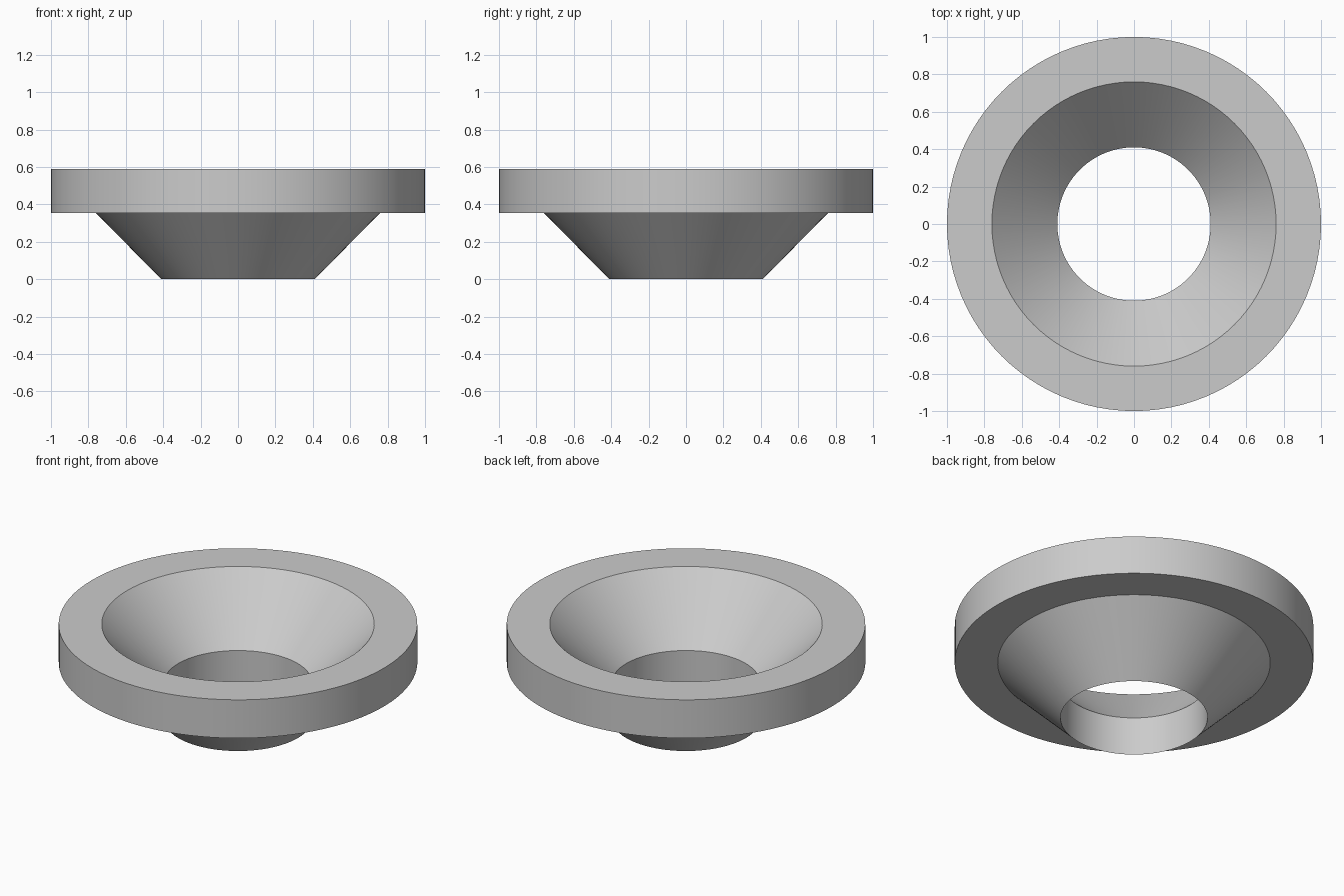
import bpy
import bmesh
import math

SEGMENTS = 96
RIM_RADIUS = 1.0
CONE_RADIUS = 0.76
HOLE_RADIUS = 0.41
RIM_HEIGHT = 0.236
HEIGHT = 0.59
RIM_BASE = HEIGHT - RIM_HEIGHT

# Remove the default cube
cube = bpy.data.objects.get("Cube")
if cube:
    bpy.data.objects.remove(cube, do_unlink=True)


def make_material(name, color):
    mat = bpy.data.materials.new(name)
    mat.use_nodes = True
    mat.diffuse_color = color
    mat.node_tree.nodes["Principled BSDF"].inputs["Base Color"].default_value = color
    return mat


def lathe(name, profile, mat):
    """Revolve a closed (radius, height) profile around the z axis."""
    bm = bmesh.new()
    verts = [bm.verts.new((r, 0, z)) for r, z in profile]
    edges = [bm.edges.new((a, b)) for a, b in zip(verts, verts[1:] + verts[:1])]
    bmesh.ops.spin(bm, geom=verts + edges, cent=(0, 0, 0), axis=(0, 0, 1),
                   angle=math.tau, steps=SEGMENTS, use_merge=True)
    bmesh.ops.remove_doubles(bm, verts=bm.verts, dist=0.0001)
    bmesh.ops.recalc_face_normals(bm, faces=bm.faces)
    mesh = bpy.data.meshes.new(name)
    bm.to_mesh(mesh)
    bm.free()
    obj = bpy.data.objects.new(name, mesh)
    bpy.context.collection.objects.link(obj)
    mesh.materials.append(mat)
    bpy.ops.object.select_all(action="DESELECT")
    obj.select_set(True)
    bpy.context.view_layer.objects.active = obj
    bpy.ops.object.shade_smooth_by_angle(angle=math.radians(30))
    return obj


# Flanged funnel: flat rim, conical wall and straight-sided central hole
grey = make_material("light grey", (0.6, 0.6, 0.6, 1))
lathe("flanged_funnel_ring", [
    (HOLE_RADIUS, 0),
    (CONE_RADIUS, RIM_BASE),
    (RIM_RADIUS, RIM_BASE),
    (RIM_RADIUS, HEIGHT),
    (CONE_RADIUS, HEIGHT),
    (HOLE_RADIUS, RIM_HEIGHT),
], grey)
